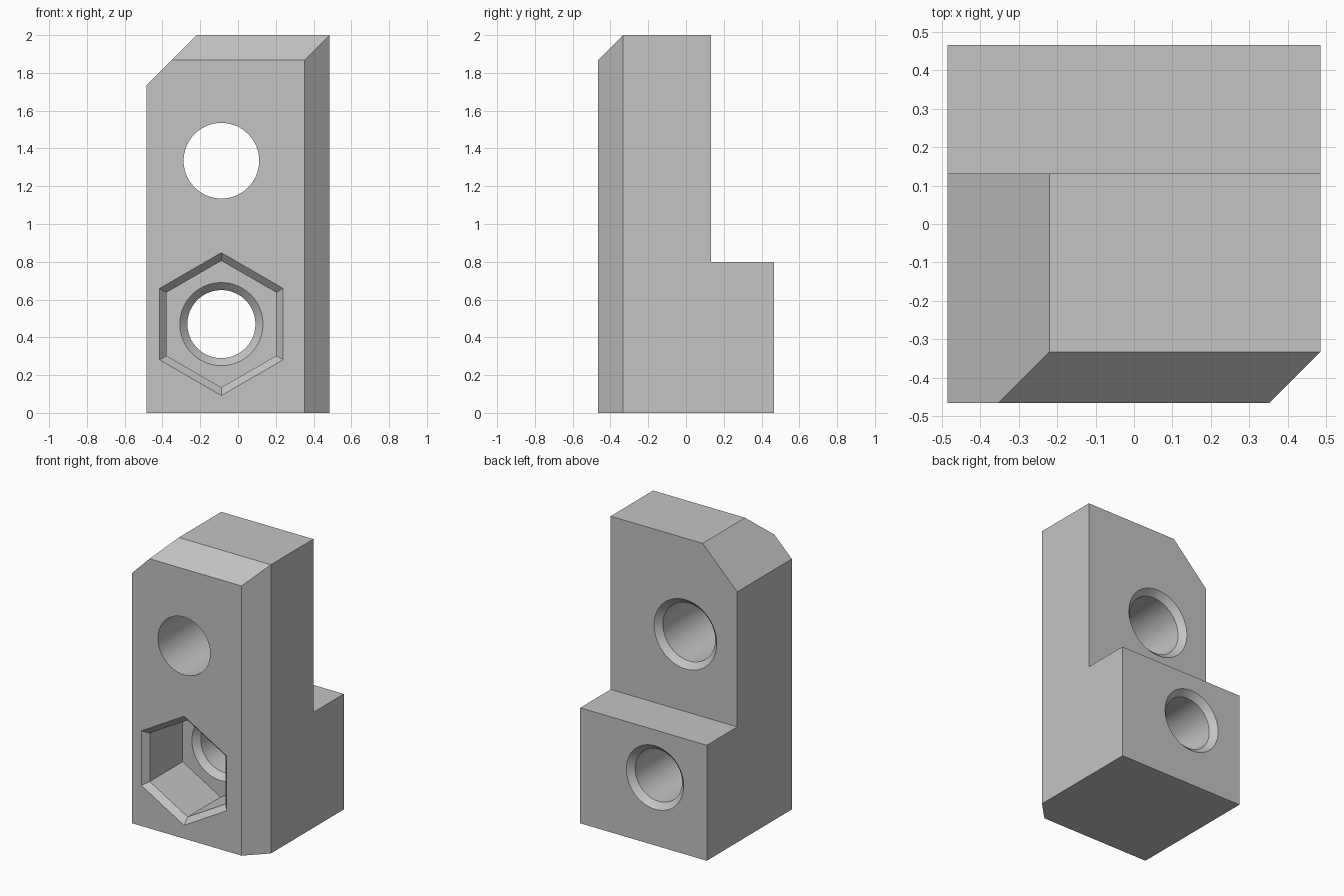
import bpy
import bmesh
from math import cos, sin, pi, radians
from mathutils import Vector

cube = bpy.data.objects.get("Cube")
if cube:
    bpy.data.objects.remove(cube, do_unlink=True)

HALF_X, FRONT, BACK, STEP_Y = 0.485, -0.465, 0.465, 0.132
HOLE_X, LOW_Z, HIGH_Z = -0.088, 0.47, 1.335
CH = 0.04  # small edge chamfer

grey = bpy.data.materials.new("light grey")
grey.use_nodes = True
colour = (0.55, 0.55, 0.55, 1)
grey.diffuse_color = colour
grey.node_tree.nodes["Principled BSDF"].inputs["Base Color"].default_value = colour


def make_object(name, bm):
    bmesh.ops.recalc_face_normals(bm, faces=bm.faces)
    mesh = bpy.data.meshes.new(name)
    bm.to_mesh(mesh)
    bm.free()
    mesh.materials.append(grey)
    obj = bpy.data.objects.new(name, mesh)
    bpy.context.collection.objects.link(obj)
    return obj


def slice_off(bm, point, normal):
    """Remove everything beyond a plane and close the cut."""
    geom = bm.verts[:] + bm.edges[:] + bm.faces[:]
    cut = bmesh.ops.bisect_plane(bm, geom=geom, plane_co=point,
                                 plane_no=normal, clear_outer=True)
    edges = [e for e in cut["geom_cut"] if isinstance(e, bmesh.types.BMEdge)]
    bmesh.ops.contextual_create(bm, geom=edges)


def cutter(name, z, sides, rings):
    """Stack of (y, radius) rings along the depth axis, first corner up."""
    bm = bmesh.new()
    loops = []
    for y, r in rings:
        angles = [2 * pi * i / sides for i in range(sides)]
        loops.append([bm.verts.new((HOLE_X + r * sin(a), y, z + r * cos(a)))
                      for a in angles])
    for a, b in zip(loops, loops[1:]):
        for i in range(sides):
            j = (i + 1) % sides
            bm.faces.new((a[i], a[j], b[j], b[i]))
    bm.faces.new(loops[0])
    bm.faces.new(loops[-1])
    obj = make_object(name, bm)
    obj.hide_render = True
    return obj


# Stepped block: side profile extruded across the width
profile = [(FRONT, 0), (BACK, 0), (BACK, 0.8), (STEP_Y, 0.8),
           (STEP_Y, 2), (-0.333, 2), (FRONT, 1.868)]
bm = bmesh.new()
side = bm.faces.new([bm.verts.new((-HALF_X, y, z)) for y, z in profile])
ext = bmesh.ops.extrude_face_region(bm, geom=[side])
bmesh.ops.translate(bm, vec=(2 * HALF_X, 0, 0),
                    verts=[v for v in ext["geom"] if isinstance(v, bmesh.types.BMVert)])
# Vertical front corner and upper side corner
slice_off(bm, Vector((HALF_X, -0.333, 0)), Vector((1, -1, 0)))
slice_off(bm, Vector((-0.22, 0, 2)), Vector((-1, 0, 1)))
block = make_object("stepped_block", bm)

# Holes with chamfered rims, and the hexagonal nut pocket
FLOOR = FRONT + 0.4
cutters = [
    cutter("upper_hole_cutter", HIGH_Z, 96,
           [(FRONT - 0.1, 0.2), (STEP_Y - CH, 0.2), (STEP_Y + CH, 0.2 + 2 * CH)]),
    cutter("nut_pocket_cutter", LOW_Z, 6,
           [(FRONT - CH, 0.421), (FRONT + CH, 0.335), (FLOOR, 0.335)]),
    cutter("lower_hole_cutter", LOW_Z, 96,
           [(FLOOR - CH / 2, 0.18 + 1.5 * CH), (FLOOR + CH, 0.18),
            (BACK - CH, 0.18), (BACK + CH, 0.18 + 2 * CH)]),
]
bpy.ops.object.select_all(action="DESELECT")
bpy.context.view_layer.objects.active = block
block.select_set(True)
for tool in cutters:
    mod = block.modifiers.new(tool.name, "BOOLEAN")
    mod.operation = "DIFFERENCE"
    mod.solver = "EXACT"
    mod.object = tool
    bpy.ops.object.modifier_apply(modifier=mod.name)
    bpy.data.objects.remove(tool, do_unlink=True)

bpy.ops.object.shade_smooth_by_angle(angle=radians(20))
